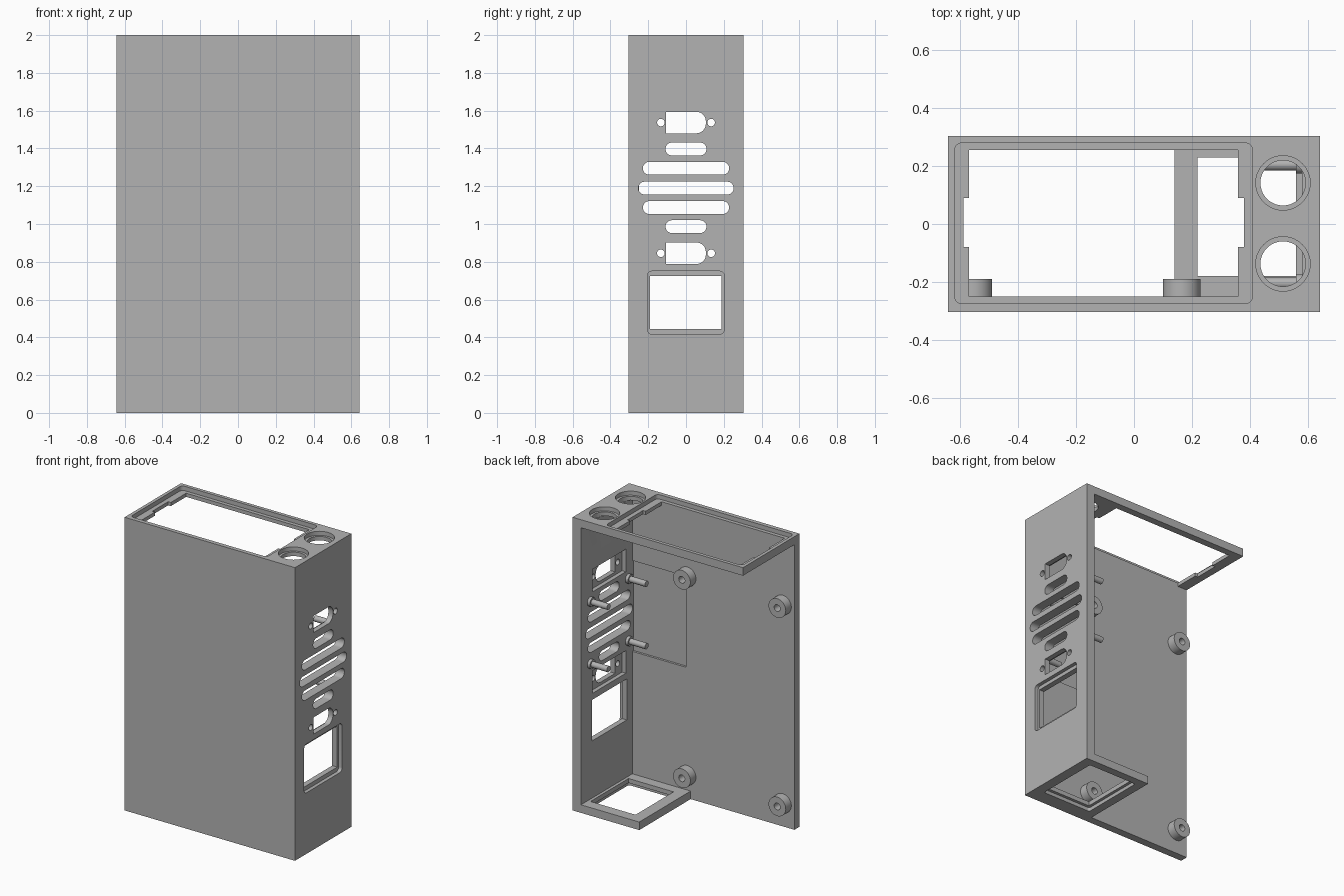
import bpy, bmesh
from math import sin, cos, pi

cube = bpy.data.objects.get("Cube")
if cube:
    bpy.data.objects.remove(cube, do_unlink=True)

grey = bpy.data.materials.new("plain_grey")
grey.use_nodes = True
grey.diffuse_color = (0.45, 0.45, 0.45, 1)
grey.node_tree.nodes["Principled BSDF"].inputs["Base Color"].default_value = (0.45, 0.45, 0.45, 1)


def rounded(u0, u1, v0, v1, r=0.0, r_left=None):
    """Rectangle outline; r rounds the high-u corners, r_left the low-u ones."""
    rl = r if r_left is None else r_left
    pts = []
    corners = [(u1, v1, -1, -1, r, 0), (u0, v1, 1, -1, rl, 1),
               (u0, v0, 1, 1, rl, 2), (u1, v0, -1, 1, r, 3)]
    for u, v, su, sv, rad, quarter in corners:
        steps = 8 if rad else 0
        for i in range(steps + 1):
            a = (quarter + i / max(steps, 1)) * pi / 2
            pts.append((u + su * rad + rad * cos(a), v + sv * rad + rad * sin(a)))
    return pts


def circle(u, v, r, n=40):
    return [(u + r * cos(2 * pi * i / n), v + r * sin(2 * pi * i / n)) for i in range(n)]


def prism(name, outline, axis, lo, hi):
    """Extrude an outline along an axis."""
    place = {"x": lambda u, v, w: (w, u, v),
             "y": lambda u, v, w: (u, w, v),
             "z": lambda u, v, w: (u, v, w)}[axis]
    bm = bmesh.new()
    low = [bm.verts.new(place(u, v, lo)) for u, v in outline]
    high = [bm.verts.new(place(u, v, hi)) for u, v in outline]
    bm.faces.new(low)
    bm.faces.new(high)
    for i in range(len(low)):
        j = (i + 1) % len(low)
        bm.faces.new((low[i], low[j], high[j], high[i]))
    bmesh.ops.recalc_face_normals(bm, faces=bm.faces)
    mesh = bpy.data.meshes.new(name)
    bm.to_mesh(mesh)
    bm.free()
    mesh.materials.append(grey)
    obj = bpy.data.objects.new(name, mesh)
    bpy.context.collection.objects.link(obj)
    return obj


def activate(obj):
    bpy.ops.object.select_all(action='DESELECT')
    obj.select_set(True)
    bpy.context.view_layer.objects.active = obj


def combine(target, outline, axis, lo, hi, operation='DIFFERENCE'):
    tool = prism("cutter", outline, axis, lo, hi)
    tool.hide_render = True
    mod = target.modifiers.new("cut", 'BOOLEAN')
    mod.operation = operation
    mod.solver = 'EXACT'
    mod.object = tool
    activate(target)
    bpy.ops.object.modifier_apply(modifier=mod.name)
    bpy.data.objects.remove(tool, do_unlink=True)


def smooth(obj):
    activate(obj)
    bpy.ops.object.shade_smooth_by_angle(angle=0.6)


# Main body: block hollowed out, open at the back and one side
FRONT, WALL, FLOOR, LID = -0.25, 0.58, 0.055, 1.945
case = prism("case_shell", rounded(-0.643, 0.643, -0.304, 0.304), "z", 0, 2)
combine(case, rounded(-1, WALL, FRONT, 1), "z", FLOOR, LID)
combine(case, rounded(-1, 0.14, FRONT, 1), "z", -0.5, 0.5)

# Top: shallow recess, opening with side notches, two counterbored holes
combine(case, rounded(-0.62, 0.41, -0.275, 0.28, 0.025), "z", 1.97, 2.1)
combine(case, rounded(-0.57, 0.36, FRONT, 0.255), "z", 1.9, 2.1)
combine(case, rounded(-0.59, 0.38, -0.08, 0.09), "z", 1.9, 2.1)
for y in (-0.138, 0.142):
    combine(case, circle(0.515, y, 0.094), "z", 1.972, 2.1)
    combine(case, circle(0.515, y, 0.078), "z", 1.94, 2.1)

# Bottom: opening with a stepped rim underneath
combine(case, rounded(0.2, 0.572, -0.2, 0.25, 0.015), "z", -0.1, 0.025)
combine(case, rounded(0.22, 0.56, -0.18, 0.23), "z", -0.1, 0.1)

# Side wall: ventilation slots
MID = 1.19
for dz, half in ((0.207, 0.108), (0.105, 0.228), (0, 0.252), (-0.103, 0.228), (-0.204, 0.108)):
    combine(case, rounded(-half, half, MID + dz - 0.034, MID + dz + 0.034, 0.033), "x", 0.5, 0.7)

# Side wall: connector holes with screw holes and inner recesses
for z in (1.537, 0.845):
    combine(case, rounded(-0.18, 0.18, z - 0.077, z + 0.077), "x", 0.5, 0.608)
    combine(case, rounded(-0.105, 0.105, z - 0.057, z + 0.057, 0.05, 0), "x", 0.5, 0.7)
    for y in (-0.133, 0.133):
        combine(case, circle(y, z, 0.02, 24), "x", 0.5, 0.7)

# Side wall: power socket opening with outer recess
combine(case, rounded(-0.205, 0.203, 0.417, 0.75, 0.025), "x", 0.618, 0.7)
combine(case, rounded(-0.19, 0.187, 0.445, 0.725), "x", 0.5, 0.7)

# Front panel: shallow square recess on the inside
combine(case, rounded(0.174, WALL, 0.89, 1.51), "y", -0.265, -0.2)
smooth(case)

# Board standoffs on the front panel
for side, x in (("left", 0.165), ("right", -0.555)):
    for level, z in (("lower", 0.158), ("upper", 1.512)):
        post = prism(f"standoff_{level}_{side}", circle(x, z, 0.065), "y", -0.265, -0.19)
        combine(post, circle(x, z, 0.023, 24), "y", -0.252, -0.1)
        smooth(post)

# Fan pegs with collars on the side wall
for y in (-0.205, 0.205):
    for z in (MID - 0.21, MID + 0.215):
        place = ("front" if y < 0 else "back") + ("_lower" if z < MID else "_upper")
        peg = prism("fan_peg_" + place, circle(y, z, 0.02, 24), "x", 0.44, 0.59)
        combine(peg, circle(y, z, 0.031, 24), "x", 0.56, 0.585, 'UNION')
        smooth(peg)
